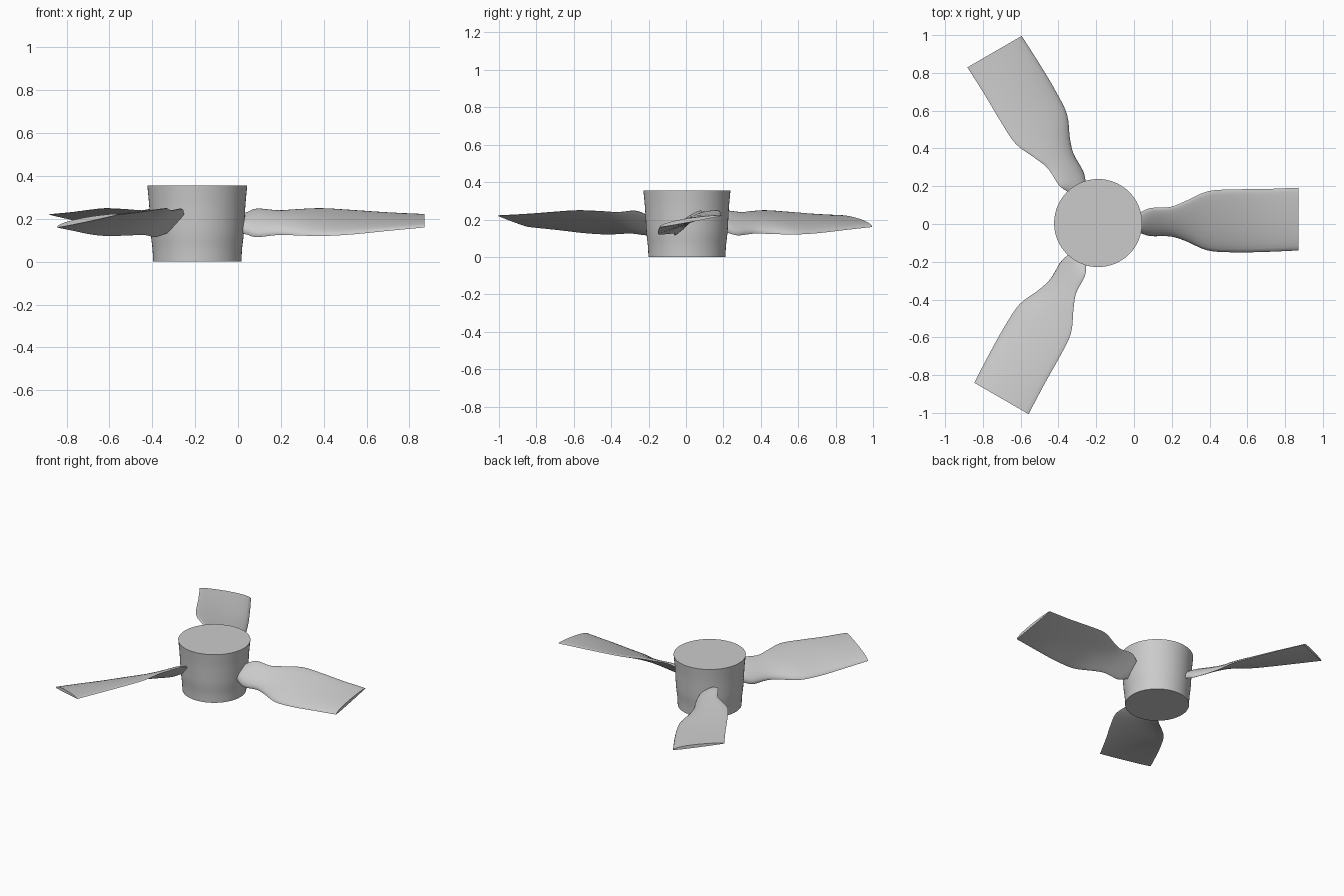
import bpy, bmesh
from math import sin, cos, pi, radians
from mathutils import Vector, Matrix

cube = bpy.data.objects.get("Cube")
if cube:
    bpy.data.objects.remove(cube, do_unlink=True)

grey = bpy.data.materials.new("light grey")
grey.use_nodes = True
colour = (0.6, 0.6, 0.6, 1)
grey.diffuse_color = colour
grey.node_tree.nodes["Principled BSDF"].inputs["Base Color"].default_value = colour

CENTRE = Vector((-0.19, 0.005, 0))


def loft(name, rings, matrix):
    """Skin a list of closed rings and cap both ends."""
    bm = bmesh.new()
    loops = [[bm.verts.new(p) for p in ring] for ring in rings]
    n = len(loops[0])
    for a, b in zip(loops, loops[1:]):
        for i in range(n):
            j = (i + 1) % n
            bm.faces.new((a[i], a[j], b[j], b[i]))
    bm.faces.new(loops[0][::-1])
    bm.faces.new(loops[-1])
    bmesh.ops.recalc_face_normals(bm, faces=bm.faces)
    mesh = bpy.data.meshes.new(name)
    bm.to_mesh(mesh)
    bm.free()
    mesh.materials.append(grey)
    obj = bpy.data.objects.new(name, mesh)
    obj.matrix_world = matrix
    bpy.context.collection.objects.link(obj)
    bpy.ops.object.select_all(action="DESELECT")
    obj.select_set(True)
    bpy.context.view_layer.objects.active = obj
    bpy.ops.object.shade_smooth_by_angle(angle=radians(40))
    return obj


def smooth_rows(rows, steps):
    """Catmull-Rom interpolation through rows of values."""
    rows = [Vector(r) for r in rows]
    out = []
    for k in range(len(rows) - 1):
        p0, p1 = rows[max(k - 1, 0)], rows[k]
        p2, p3 = rows[k + 1], rows[min(k + 2, len(rows) - 1)]
        for s in range(steps):
            t = s / steps
            out.append(0.5 * (2 * p1 + (p2 - p0) * t
                              + (2 * p0 - 5 * p1 + 4 * p2 - p3) * t ** 2
                              + (3 * p1 - p0 - 3 * p2 + p3) * t ** 3))
    return out + [rows[-1]]


# Hub: gently waisted drum, radius and height
hub_profile = [(0.206, 0), (0.209, 0.06), (0.217, 0.13),
               (0.221, 0.2), (0.225, 0.27), (0.233, 0.355)]
rings = [[(r * cos(a), r * sin(a), z) for a in [2 * pi * i / 64 for i in range(64)]]
         for r, z in smooth_rows(hub_profile, 4)]
loft("hub", rings, Matrix.Translation(CENTRE))

# Blade stations: radius, low edge y, low edge z, high edge y, high edge z, thickness
stations = [
    (0.19, -0.035, 0.14, 0.04, 0.21, 0.03),
    (0.23, -0.05, 0.127, 0.06, 0.228, 0.04),
    (0.28, -0.065, 0.115, 0.08, 0.246, 0.04),
    (0.38, -0.068, 0.125, 0.085, 0.238, 0.035),
    (0.46, -0.093, 0.123, 0.115, 0.243, 0.033),
    (0.58, -0.145, 0.12, 0.168, 0.248, 0.03),
    (0.72, -0.155, 0.127, 0.178, 0.24, 0.028),
    (0.88, -0.153, 0.143, 0.18, 0.229, 0.026),
    (1.06, -0.145, 0.16, 0.187, 0.22, 0.024),
]


def section(row):
    """Aerofoil: rounded nose at the low edge, thin tail at the high edge."""
    radius, y0, z0, y1, z1, thick = [row[i] for i in range(6)]
    low, high = Vector((y0, z0)), Vector((y1, z1))
    along = (high - low).normalized()
    up = Vector((-along.y, along.x))
    n = 12
    points = []
    for i in range(2 * n):
        a = pi * i / n
        t = (1 - cos(a)) / 2
        bulge = sin(a) * (1.1 - 0.5 * t)
        p = low.lerp(high, t) + up * thick * bulge * (0.9 if a < pi else 0.15)
        points.append((radius, p.x, p.y))
    return points


blade_rings = [section(row) for row in smooth_rows(stations, 4)]
for name, angle in (("left_blade", 0), ("back_right_blade", 120), ("front_right_blade", 240)):
    loft(name, blade_rings, Matrix.Translation(CENTRE) @ Matrix.Rotation(radians(angle), 4, "Z"))
